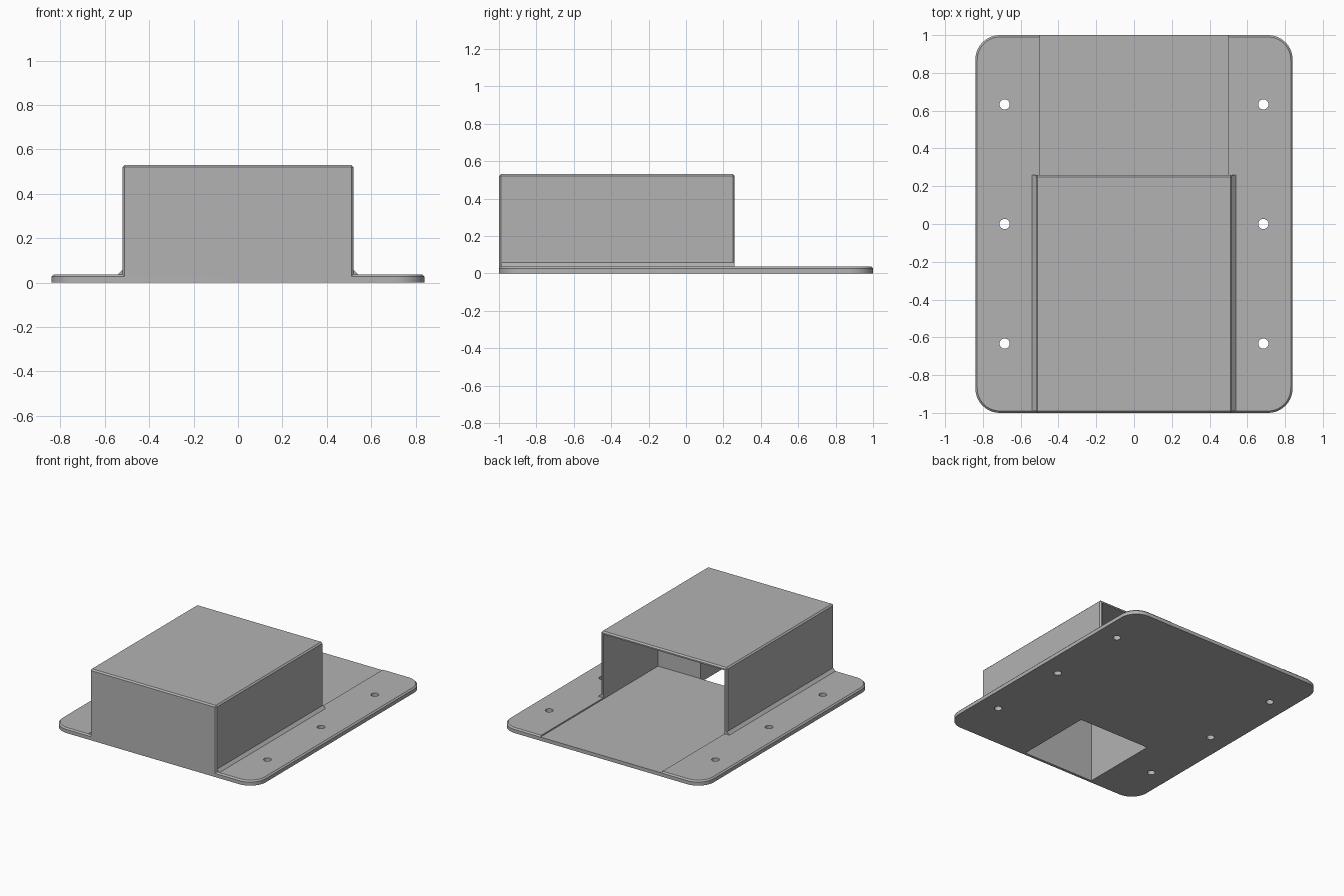
import bpy, bmesh, math
from mathutils import Matrix, Vector

cube = bpy.data.objects.get("Cube")
if cube:
    bpy.data.objects.remove(cube, do_unlink=True)

grey = bpy.data.materials.new("plain grey")
grey.use_nodes = True
colour = (0.45, 0.45, 0.45, 1)
grey.diffuse_color = colour
grey.node_tree.nodes["Principled BSDF"].inputs["Base Color"].default_value = colour

WALL, FLOOR, FLANGE, CHAMFER = 0.02, 0.027, 0.037, 0.01
HALF_X, BACK, TOP = 0.52, 0.26, 0.53
INNER = HALF_X - WALL
PARTITION = -0.385


def finish(bm, name):
    bmesh.ops.recalc_face_normals(bm, faces=bm.faces)
    mesh = bpy.data.meshes.new(name)
    bm.to_mesh(mesh)
    bm.free()
    mesh.materials.append(grey)
    obj = bpy.data.objects.new(name, mesh)
    bpy.context.collection.objects.link(obj)
    return obj


def box_mesh(low, high):
    bm = bmesh.new()
    low, high = Vector(low), Vector(high)
    place = Matrix.Translation((low + high) / 2) @ Matrix.Diagonal((*(high - low), 1))
    bmesh.ops.create_cube(bm, size=1, matrix=place)
    return bm


def bevel(bm, edges, width, segments=1):
    bmesh.ops.bevel(bm, geom=edges, offset=width, offset_type='OFFSET',
                    segments=segments, profile=0.5, affect='EDGES')


def cut(target, cutter):
    mod = target.modifiers.new("cut", 'BOOLEAN')
    mod.operation, mod.solver, mod.object = 'DIFFERENCE', 'EXACT', cutter
    bpy.context.view_layer.objects.active = target
    bpy.ops.object.modifier_apply(modifier=mod.name)
    bpy.data.objects.remove(cutter, do_unlink=True)


def cut_box(target, low, high):
    cut(target, finish(box_mesh(low, high), "cutter"))


def cut_shaft(target):
    cut_box(target, (-0.44, -1 + WALL, -0.1), (0.15, PARTITION, TOP - WALL))


# Base plate: rounded corners, chamfered upper rim
bm = box_mesh((-0.84, -1, 0), (0.84, 1, FLANGE))
bevel(bm, [e for e in bm.edges if abs(e.verts[0].co.z - e.verts[1].co.z) > 0.01], 0.13, 10)
bevel(bm, [e for e in bm.edges if all(v.co.z > FLANGE - 0.001 for v in e.verts)], CHAMFER)
plate = finish(bm, "base_plate")

# Lowered floor between the flanges, and the square opening under the housing
cut_box(plate, (-INNER, PARTITION, FLOOR), (INNER, 1.1, 0.1))
cut_shaft(plate)

# Screw holes
for x in (-0.685, 0.685):
    for y in (-0.633, 0, 0.633):
        bm = bmesh.new()
        bmesh.ops.create_cone(bm, cap_ends=True, segments=24, radius1=0.027, radius2=0.027,
                              depth=0.2, matrix=Matrix.Translation((x, y, 0)))
        cut(plate, finish(bm, "cutter"))

# Housing: chamfered box, hollow and open at the back, with a shaft at the front
bm = box_mesh((-HALF_X, -1, 0.005), (HALF_X, BACK, TOP))
bevel(bm, [e for e in bm.edges if any(v.co.z > 0.1 for v in e.verts)], CHAMFER)
housing = finish(bm, "housing")
cut_box(housing, (-INNER, PARTITION, FLOOR - 0.004), (INNER, BACK + 0.1, TOP - WALL))
cut_shaft(housing)

# Sloping joints where the housing walls meet the flanges
for side, name in ((1, "left_joint"), (-1, "right_joint")):
    bm = bmesh.new()
    profile = [(HALF_X - 0.01, 0.03), (0.54, 0.03), (0.54, FLANGE),
               (HALF_X, 0.057), (HALF_X - 0.01, 0.057)]
    face = bm.faces.new([bm.verts.new((side * x, -1 + CHAMFER, z)) for x, z in profile])
    swept = bmesh.ops.extrude_face_region(bm, geom=[face])["geom"]
    bmesh.ops.translate(bm, vec=(0, BACK + 1 - CHAMFER, 0),
                        verts=[v for v in swept if isinstance(v, bmesh.types.BMVert)])
    finish(bm, name)

# Smooth the round corners and holes, keeping the chamfers sharp
bpy.ops.object.select_all(action='DESELECT')
plate.select_set(True)
bpy.context.view_layer.objects.active = plate
bpy.ops.object.shade_smooth_by_angle(angle=math.radians(25))
